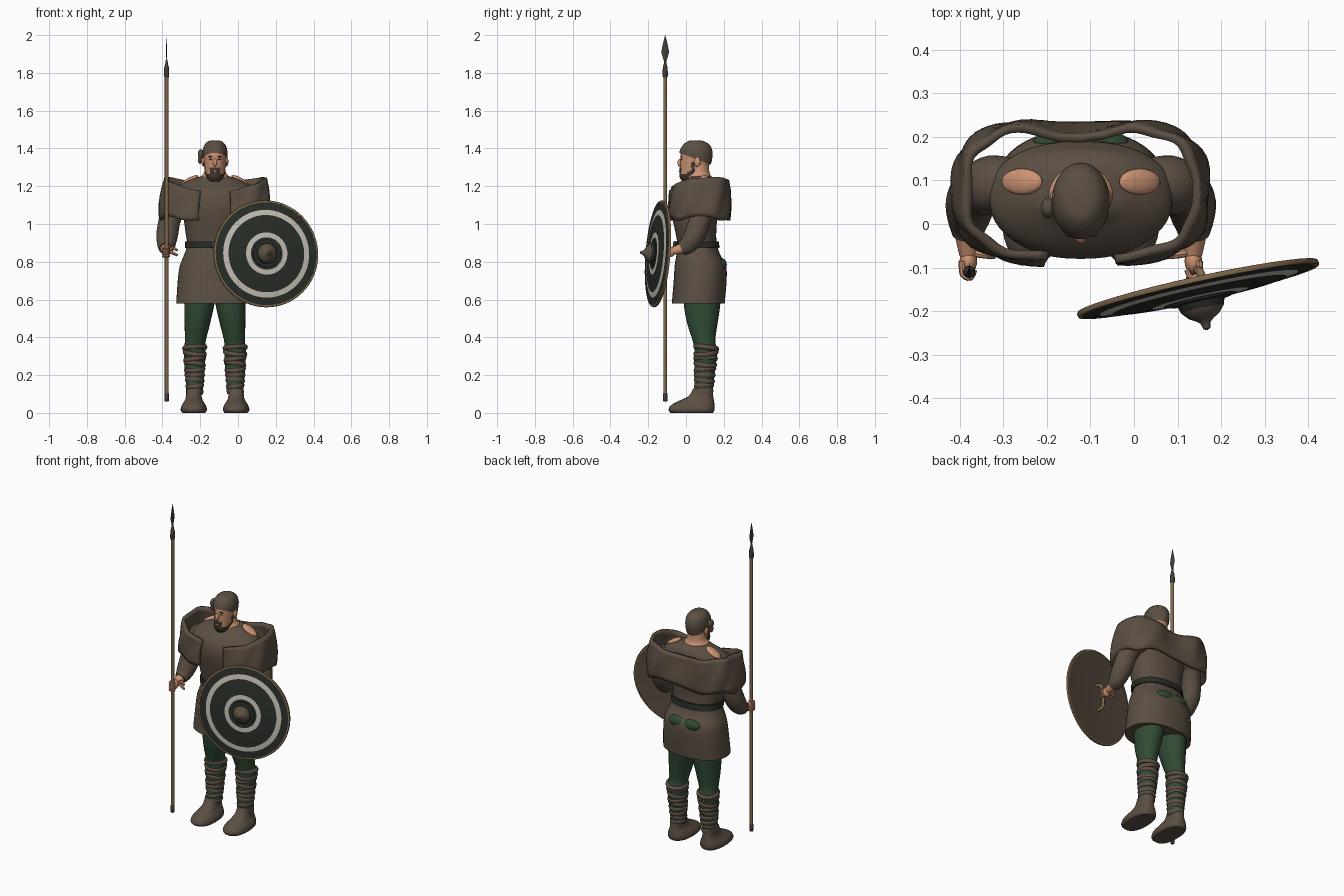
import bpy, bmesh, math
from mathutils import Vector, Matrix

old = bpy.data.objects.get("Cube")
if old:
    bpy.data.objects.remove(old, do_unlink=True)

CX = -0.122   # middle of the body
UP = Vector((0, 0, 1))


def material(name, *rgb):
    m = bpy.data.materials.new(name)
    m.use_nodes = True
    m.diffuse_color = (*rgb, 1)
    bsdf = next(n for n in m.node_tree.nodes if n.type == 'BSDF_PRINCIPLED')
    bsdf.inputs["Base Color"].default_value = (*rgb, 1)
    return m


brown = material("brown_cloth", .105, .078, .056)
skin = material("skin", .6, .29, .17)
green = material("green_wool", .03, .07, .034)
black = material("dark_paint", .022, .027, .021)
white = material("pale_paint", .55, .52, .46)
wood = material("wood", .22, .145, .075)
hair = material("dark_hair", .05, .037, .028)
wrap = material("wrap_cloth", .11, .078, .06)
metal = material("dark_metal", .055, .048, .04)


def finish(bm, name, mats, rule=None, angle=40):
    """Turn a bmesh into a smooth object, colouring faces by an optional rule."""
    bmesh.ops.recalc_face_normals(bm, faces=bm.faces[:])
    if rule:
        for f in bm.faces:
            f.material_index = rule(f.calc_center_median())
    me = bpy.data.meshes.new(name)
    bm.to_mesh(me)
    bm.free()
    for m in mats:
        me.materials.append(m)
    me.shade_smooth()
    me.set_sharp_from_angle(angle=math.radians(angle))
    ob = bpy.data.objects.new(name, me)
    bpy.context.collection.objects.link(ob)
    return ob


def smooth_rows(rows, steps):
    """Catmull-Rom interpolation of tuples."""
    out = []
    for i in range(len(rows) - 1):
        a, b, c, d = (Vector(rows[min(max(i + k, 0), len(rows) - 1)]) for k in (-1, 0, 1, 2))
        for s in range(steps):
            t = s / steps
            out.append(b + (c - a) * (t / 2) + (a * 2 - b * 5 + c * 4 - d) * (t * t / 2)
                       + (b * 3 - a - c * 3 + d) * (t ** 3 / 2))
    return out + [Vector(rows[-1])]


def skin_rings(bm, rings, caps=True):
    loops = [[bm.verts.new(p) for p in ring] for ring in rings]
    n = len(loops[0])
    for a, b in zip(loops, loops[1:]):
        for i in range(n):
            j = (i + 1) % n
            bm.faces.new((a[i], a[j], b[j], b[i]))
    if caps:
        bm.faces.new(loops[0])
        bm.faces.new(loops[-1])


def loft_mesh(rows, cx=CX, seg=32, steps=3, pad=0, power=2.0):
    """Stack of rounded sections, each (height, half width, front y, back y)."""
    rings = []
    for z, hw, yf, yb in smooth_rows(rows, steps):
        ring = []
        for i in range(seg):
            c, s = math.cos(math.tau * i / seg), math.sin(math.tau * i / seg)
            px = math.copysign(abs(c) ** (2 / power), c) * (hw + pad)
            py = math.copysign(abs(s) ** (2 / power), s) * ((yb - yf) / 2 + pad)
            ring.append((cx + px, (yf + yb) / 2 + py, z))
        rings.append(ring)
    bm = bmesh.new()
    skin_rings(bm, rings)
    return bm


def tube(name, points, mat, seg=12, steps=4):
    """Round limb through points (x, y, z, radius)."""
    rows = smooth_rows(points, steps)
    pos = [r.xyz for r in rows]
    ref = (pos[1] - pos[0]).normalized()
    side = ref.orthogonal().normalized()
    other = ref.cross(side)
    rings = []
    for k, r in enumerate(rows):
        d = pos[min(k + 1, len(pos) - 1)] - pos[max(k - 1, 0)]
        q = ref.rotation_difference(d.normalized())
        rings.append([pos[k] + q @ (side * math.cos(math.tau * i / seg)
                      + other * math.sin(math.tau * i / seg)) * r[3] for i in range(seg)])
    bm = bmesh.new()
    skin_rings(bm, rings)
    return finish(bm, name, [mat])


def ball(name, loc, size, mat, tilt=0):
    bm = bmesh.new()
    turn = Matrix.Rotation(tilt, 4, 'Y')
    bmesh.ops.create_uvsphere(bm, u_segments=24, v_segments=12, radius=1,
                              matrix=Matrix.Translation(loc) @ turn @ Matrix.Diagonal((*size, 1)))
    return finish(bm, name, [mat])


def lathe(name, profile, mats, matrix, seg=16, rule=None, angle=40, caps=True):
    """Turn (radius, height) pairs about the local z axis."""
    rings = [[(r * math.cos(math.tau * i / seg), r * math.sin(math.tau * i / seg), h)
              for i in range(seg)] for r, h in profile]
    bm = bmesh.new()
    skin_rings(bm, rings, caps)
    ob = finish(bm, name, mats, rule, angle)
    ob.data.transform(matrix)


# Tunic
tunic = [(.58, .205, -.075, .205), (.7, .197, -.065, .215), (.78, .186, -.06, .212),
         (.84, .162, -.05, .18), (.89, .148, -.045, .165), (.95, .155, -.055, .16),
         (1.08, .176, -.08, .17), (1.16, .21, -.07, .19), (1.2, .19, -.04, .18),
         (1.235, .13, 0, .165), (1.255, .065, .01, .125)]
finish(loft_mesh(tunic, seg=48, power=2.3), "tunic", [brown])

# Belt and buckle
finish(loft_mesh([(.872, .154, -.05, .172), (.89, .152, -.05, .17), (.908, .152, -.052, .168)],
                 pad=.006, power=2.3), "belt", [black])
ball("belt_buckle", (CX, -.06, .89), (.022, .01, .02), metal)

# Open cape standing around the shoulders
bm = bmesh.new()
cols, gap = 72, .16
grid = []
for k in range(cols + 1):
    u = gap + (math.tau - 2 * gap) * k / cols
    sx = math.copysign(abs(math.sin(u)) ** .667, math.sin(u))
    cy = math.copysign(abs(math.cos(u)) ** .667, math.cos(u))
    notch = .03 * math.exp(-((u - math.pi) / .22) ** 2)
    top = 1.165 + .055 * abs(math.sin(u)) + .022 * (1 - math.cos(u))
    low = 1.03 + .012 * math.sin(5 * u)
    column = []
    for j in range(9):
        t = j / 8
        swell = math.sin(t * 2)
        fold = .004 * math.sin(9 * u + 5 * t)
        column.append(bm.verts.new((CX + sx * (.262 + .024 * swell + fold),
                                    .075 - cy * (.152 + .01 * swell + fold) - notch * (1 - t / 2),
                                    top + (low - top) * t)))
    grid.append(column)
for a, b in zip(grid, grid[1:]):
    for j in range(8):
        bm.faces.new((a[j], b[j], b[j + 1], a[j + 1]))
cape = finish(bm, "cape", [brown], angle=60)
thick = cape.modifiers.new("thickness", 'SOLIDIFY')
thick.thickness = .02
thick.offset = 0

# Neck, head and padded layers over the head
finish(loft_mesh([(1.22, .085, .0, .14), (1.252, .074, .0, .134), (1.272, .058, .01, .124),
                  (1.32, .052, .01, .12)]), "neck", [skin])
head = [(1.225, .025, -.015, .035), (1.25, .042, -.03, .075), (1.3, .054, -.03, .118),
        (1.34, .058, -.03, .132), (1.38, .06, -.028, .134), (1.415, .05, -.01, .12),
        (1.435, .03, .015, .09), (1.439, .008, .04, .065)]
finish(loft_mesh(head), "head", [skin])
bm = loft_mesh(head, pad=.006, steps=4)
bmesh.ops.bisect_plane(bm, geom=bm.verts[:] + bm.edges[:] + bm.faces[:], clear_inner=True,
                       plane_co=(0, .05, 1.342), plane_no=(0, .37, 1))
bm.transform(Matrix.Translation((0, 0, .003)))
finish(bm, "cap", [brown])
bm = loft_mesh(head, pad=.004, steps=6, seg=48)
shaved = [f for f in bm.faces for c in [f.calc_center_median()]
          if not (c.y < .035 and c.z < 1.262 + max(0, c.y) or abs(c.x - CX) < .026 and c.y < .02 and c.z < 1.297
                  or .028 < c.y < .045 and c.z < 1.325)]
bmesh.ops.delete(bm, geom=shaved, context='FACES')
finish(bm, "beard", [hair])
ball("mouth", (CX, -.034, 1.279), (.014, .005, .005), skin)
ball("nose", (CX, -.031, 1.324), (.011, .014, .022), skin)
ball("cap_knot", (-.197, .037, 1.37), (.016, .024, .026), brown)
ball("cap_knot_tail", (-.202, .037, 1.34), (.01, .016, .022), brown)

for s, side in ((-1, "right"), (1, "left")):
    def at(off, y, z, *r):
        return (CX + s * off, y, z, *r)

    # Face details
    ball(side + "_ear", at(.061, .06, 1.33), (.01, .017, .026), skin)
    ball(side + "_eye", at(.023, -.0245, 1.341), (.008, .004, .0035), hair)
    ball(side + "_eyebrow", at(.024, -.0245, 1.356), (.014, .005, .003), hair)

    # Bare skin on top of the shoulder
    ball(side + "_bare_shoulder", at(.135, .097, 1.23), (.053, .03, .015), skin, s * .5)

    # Arms: sleeve, forearm, hand and fingers
    tube(side + "_sleeve", [at(.13, .09, 1.12, .055), at(.2, .09, 1.115, .068), at(.237, .075, 1.03, .058),
                            at(.252, .05, .95, .058), at(.258, .01, .89, .048), at(.26, -.025, .868, .035)], brown, 20)
    tube(side + "_forearm", [at(.262, .01, .885, .032), at(.261, -.03, .868, .027),
                             at(.258, -.07, .857, .021)], skin)
    ball(side + "_palm", at(.258, -.085, .853), (.02, .03, .028), skin)
    for n in range(4):
        z = .872 - n * .014
        tube(side + "_finger", [at(.272, -.085, z, .008), at(.27, -.115, z, .008),
                                at(.253, -.123, z, .007), at(.243, -.105, z, .006)], skin, 8, 3)
    for z in (.872, .846):
        tube(side + "_stretched_finger", [at(.25, -.065, .858, .01), at(.222, -.07, z, .009),
                                          at(.198, -.075, z - .012, .006)], skin, 8, 3)

    # Leg, slanting outward toward the foot
    leg = loft_mesh([(.1, .042, .045, .14), (.2, .05, .045, .15), (.32, .058, .045, .165),
                     (.38, .055, .036, .155), (.46, .066, .01, .165), (.56, .078, -.01, .18),
                     (.68, .085, -.015, .19)], CX + s * .107, 24)
    for v in leg.verts:
        v.co.x -= s * max(0, v.co.z - .35) * .11
    finish(leg, side + "_trouser_leg", [green])
    ball(side + "_seat_patch", at(.05, .186, .785), (.06, .03, .034), green)

    # Wound leg bands
    for n in range(9):
        t = n / 8
        bpy.ops.mesh.primitive_torus_add(major_segments=28, minor_segments=8, major_radius=1, minor_radius=.2,
                                         location=at(.107, .094 + .013 * t, .115 + .23 * t),
                                         rotation=(.14 * math.sin(n * 2.1), .17 * math.cos(n * 2.6), 0))
        band = bpy.context.object
        band.name = side + "_leg_band"
        band.scale = (.039 + .017 * t, .043 + .015 * t, .07)
        band.data.materials.append(wrap)
        band.data.shade_smooth()

    # Soft ankle shoe
    finish(loft_mesh([(0, .06, -.08, .143), (.015, .07, -.092, .15), (.04, .064, -.08, .151),
                      (.065, .048, -.035, .148), (.09, .041, .015, .144), (.13, .04, .038, .142)],
                     CX + s * .112, 28, power=2.4), side + "_shoe", [brown])

# Spear: shaft, socket, blade and butt
spear = Matrix.Translation((-.378, -.11, 0))
lathe("spear_shaft", [(.01, .07), (.01, 1.8)], [wood], spear)
lathe("spear_butt", [(.009, .06), (.012, .065), (.012, .1), (.01, .105)], [metal], spear)
lathe("spear_socket", [(.011, 1.775), (.014, 1.785), (.013, 1.825), (.008, 1.845), (.004, 1.87)], [metal], spear)
lathe("spear_blade", [(.003, 1.85), (.021, 1.91), (.012, 1.955), (.0005, 2)], [metal],
      spear @ Matrix.Diagonal((.16, 1, 1, 1)), 4, angle=20)

# Round shield with painted rings, rim and boss
facing = Vector((.22, -1, .08)).normalized()
shield = Matrix.Translation((.15, -.162, .843)) @ UP.rotation_difference(facing).to_matrix().to_4x4()


def ring_colour(c):
    r = math.hypot(c.x, c.y)
    if c.z < -.0095:
        return 2
    return int(.205 < r < .233 or .086 < r < .112)


lathe("shield_board", [(.02, -.01), (.15, -.012), (.276, -.02), (.276, -.009), (.233, -.004), (.205, .001),
                       (.112, .009), (.086, .011), (.02, .013)], [black, white, brown], shield, 64, ring_colour)
lathe("shield_rim", [(.273, -.021), (.282, -.02), (.284, -.014), (.282, -.008), (.273, -.007), (.273, -.021)],
      [wood], shield, 64, caps=False)
lathe("shield_boss", [(.074, .01), (.072, .016), (.055, .018), (.05, .034), (.036, .05), (.022, .058), (.012, .066),
                      (.008, .08), (.002, .083)], [black, brown], shield, 32, lambda c: int(c.z > .04))
handle = tube("shield_grip", [(0, -.075, -.008, .009), (0, -.066, -.04, .009), (0, -.04, -.052, .009),
                              (0, .04, -.052, .009), (0, .066, -.04, .009), (0, .075, -.008, .009)], wood)
handle.data.transform(shield)
